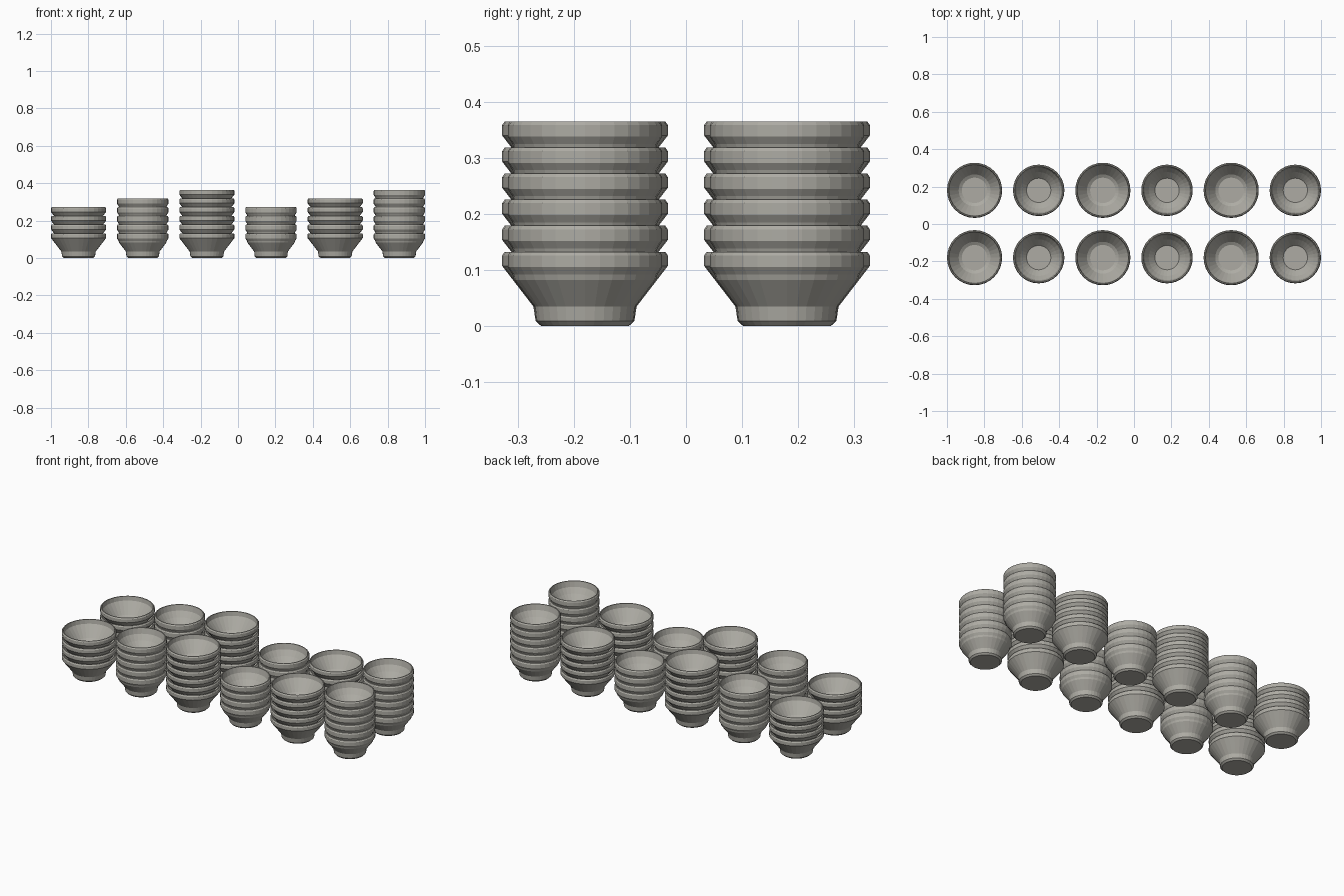
import bpy
import bmesh
from math import cos, sin, tau

cube = bpy.data.objects.get("Cube")
if cube:
    bpy.data.objects.remove(cube, do_unlink=True)

SEGMENTS = 32
PITCH = 0.0465          # rise from one nested bowl to the next
FIRST_X, STEP_X, ROW_Y = -0.8525, 0.343, 0.18

# One glaze for all bowls
clay = bpy.data.materials.new("warm_grey_clay")
clay.use_nodes = True
colour = (0.42, 0.41, 0.37, 1)
clay.diffuse_color = colour
clay.node_tree.nodes["Principled BSDF"].inputs["Base Color"].default_value = colour

# Outer wall from the foot up, over the lip, then down the inside to the floor
WIDE = [(0.078, 0), (0.088, 0.009), (0.092, 0.035), (0.1475, 0.107),
        (0.1475, 0.126), (0.143, 0.1325), (0.138, 0.1325),
        (0.134, 0.108), (0.085, 0.045), (0.068, 0.035)]
NARROW = [(0.078, 0), (0.087, 0.009), (0.09, 0.035), (0.126, 0.082),
          (0.129, 0.092), (0.1375, 0.105), (0.1375, 0.126),
          (0.133, 0.1325), (0.128, 0.1325), (0.120, 0.1),
          (0.098, 0.07), (0.065, 0.035)]


def bowl_mesh(name, profile):
    """Turn a profile about z and cap the foot and the inner floor."""
    bm = bmesh.new()
    rings = [[bm.verts.new((r * cos(tau * i / SEGMENTS), r * sin(tau * i / SEGMENTS), z))
              for i in range(SEGMENTS)] for r, z in profile]
    for low, high in zip(rings, rings[1:]):
        for i in range(SEGMENTS):
            j = (i + 1) % SEGMENTS
            bm.faces.new((low[i], low[j], high[j], high[i]))
    bm.faces.new(rings[0][::-1])
    bm.faces.new(rings[-1])
    mesh = bpy.data.meshes.new(name)
    bm.to_mesh(mesh)
    bm.free()
    mesh.materials.append(clay)
    return mesh


bowls = [bowl_mesh("wide_bowl", WIDE), bowl_mesh("narrow_bowl", NARROW)]

# Two rows of six stacks, alternating wide and narrow, four to six bowls high
for row, y in (("front", -ROW_Y), ("back", ROW_Y)):
    for column in range(6):
        mesh = bowls[column % 2]
        for level in range(4 + column % 3):
            bowl = bpy.data.objects.new(
                f"{row}_stack_{column + 1}_{mesh.name}_{level + 1}", mesh)
            bowl.location = (FIRST_X + column * STEP_X, y, level * PITCH)
            bpy.context.collection.objects.link(bowl)
